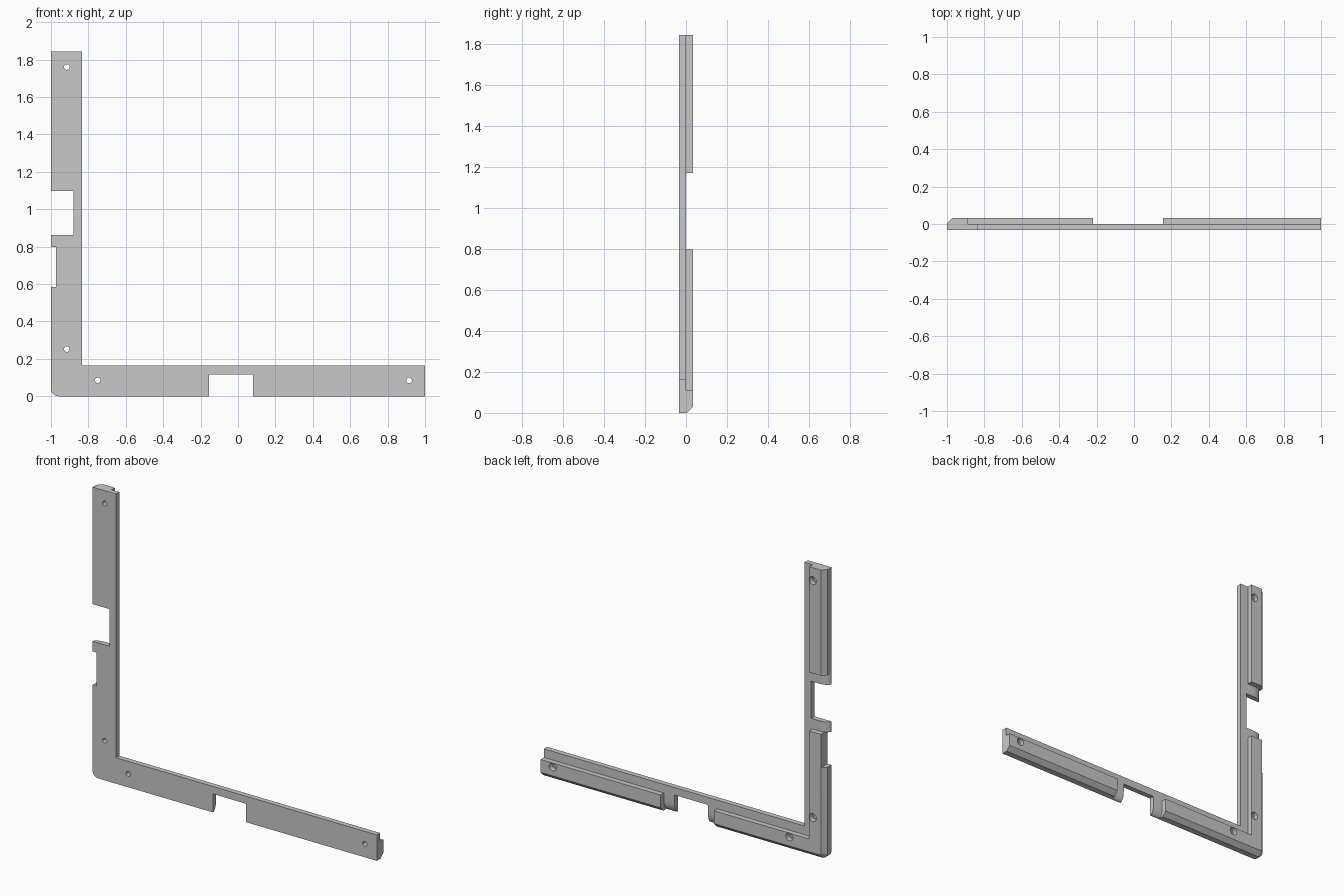
import bpy, bmesh
from math import sin, cos, pi

if "Cube" in bpy.data.objects:
    bpy.data.objects.remove(bpy.data.objects["Cube"])

T = 0.033        # half thickness
TOP = 1.842      # height of the upright arm
CORNER = 0.04    # rounding of the outer corner
STEPS = 8
GREY = (0.578, 0.578, 0.578, 1)

grey = bpy.data.materials.new("light_grey")
grey.use_nodes = True
grey.diffuse_color = GREY
grey.node_tree.nodes["Principled BSDF"].inputs["Base Color"].default_value = GREY


def loft(name, rings):
    """Closed solid through a list of equal-length rings."""
    bm = bmesh.new()
    loops = [[bm.verts.new(p) for p in ring] for ring in rings]
    for a, b in zip(loops, loops[1:]):
        for i in range(len(a)):
            j = (i + 1) % len(a)
            bm.faces.new((a[i], a[j], b[j], b[i]))
    bm.faces.new(loops[0])
    bm.faces.new(loops[-1])
    bmesh.ops.remove_doubles(bm, verts=bm.verts[:], dist=1e-5)
    bmesh.ops.recalc_face_normals(bm, faces=bm.faces[:])
    mesh = bpy.data.meshes.new(name)
    bm.to_mesh(mesh)
    bm.free()
    mesh.materials.append(grey)
    obj = bpy.data.objects.new(name, mesh)
    bpy.context.collection.objects.link(obj)
    return obj


def arm_prism(profile, start, end, upright):
    """Profile of (distance from outer edge, y) run along one arm."""
    if upright:
        rings = [[(d - 1, y, t) for d, y in profile] for t in (start, end)]
    else:
        rings = [[(t, y, d) for d, y in profile] for t in (start, end)]
    return loft("cutter", rings)


def disc_prism(x, z, radius, y0, y1):
    return loft("cutter", [[(x + radius * cos(2 * pi * k / 24), y,
                             z + radius * sin(2 * pi * k / 24))
                            for k in range(24)] for y in (y0, y1)])


def rect(d0, d1):
    return [(d0, -0.1), (d1, -0.1), (d1, 0.1), (d0, 0.1)]


def corner_point(d, k):
    r = max(CORNER - d, 0)
    a = pi + k / STEPS * pi / 2
    return d - 1 + r + r * cos(a), d + r + r * sin(a)


# Stepped section with a bevelled outer back edge, swept round the corner
section = [(0, -T), (0, T - 0.028), (0.028, T), (0.11, T),
           (0.11, 0), (0.165, 0), (0.165, -T)]
rings = [[(d - 1, y, TOP) for d, y in section]]
for k in range(STEPS + 1):
    ring = []
    for d, y in section:
        x, z = corner_point(d, k)
        ring.append((x, y, z))
    rings.append(ring)
rings.append([(1, y, d) for d, y in section])
frame = loft("corner_frame", rings)

# Gaps in the back rail, leaving rounded front tabs
tab = [(0.065 - 0.065 * cos(k * pi / 16), -T + 0.002 + (T - 0.002) * sin(k * pi / 16))
       for k in range(9)]
gap = [(-0.05, -T + 0.002)] + tab + [(0.13, 0), (0.13, 0.1), (-0.05, 0.1)]
cutters = [arm_prism(gap, 0.797, 1.17, True),
           arm_prism(gap, -0.22, 0.155, False)]

# Notches through the whole thickness
cutters += [arm_prism(rect(-0.05, 0.12), 0.862, 1.098, True),
            arm_prism(rect(-0.05, 0.028), 0.585, 0.797, True),
            arm_prism(rect(-0.05, 0.117), -0.154, 0.08, False)]

# Screw holes, wider at the back
for x, z in ((-0.915, 1.76), (-0.915, 0.252), (-0.75, 0.085), (0.915, 0.085)):
    cutters.append(disc_prism(x, z, 0.015, -0.1, 0.1))
    cutters.append(disc_prism(x, z, 0.025, 0.002, 0.1))

bpy.context.view_layer.objects.active = frame
for cutter in cutters:
    cutter.hide_render = True
    mod = frame.modifiers.new("cut", "BOOLEAN")
    mod.operation = "DIFFERENCE"
    mod.solver = "EXACT"
    mod.object = cutter
    bpy.ops.object.modifier_apply(modifier=mod.name)
    bpy.data.objects.remove(cutter)

bpy.ops.object.select_all(action="DESELECT")
frame.select_set(True)
bpy.ops.object.shade_smooth_by_angle(angle=0.5)
